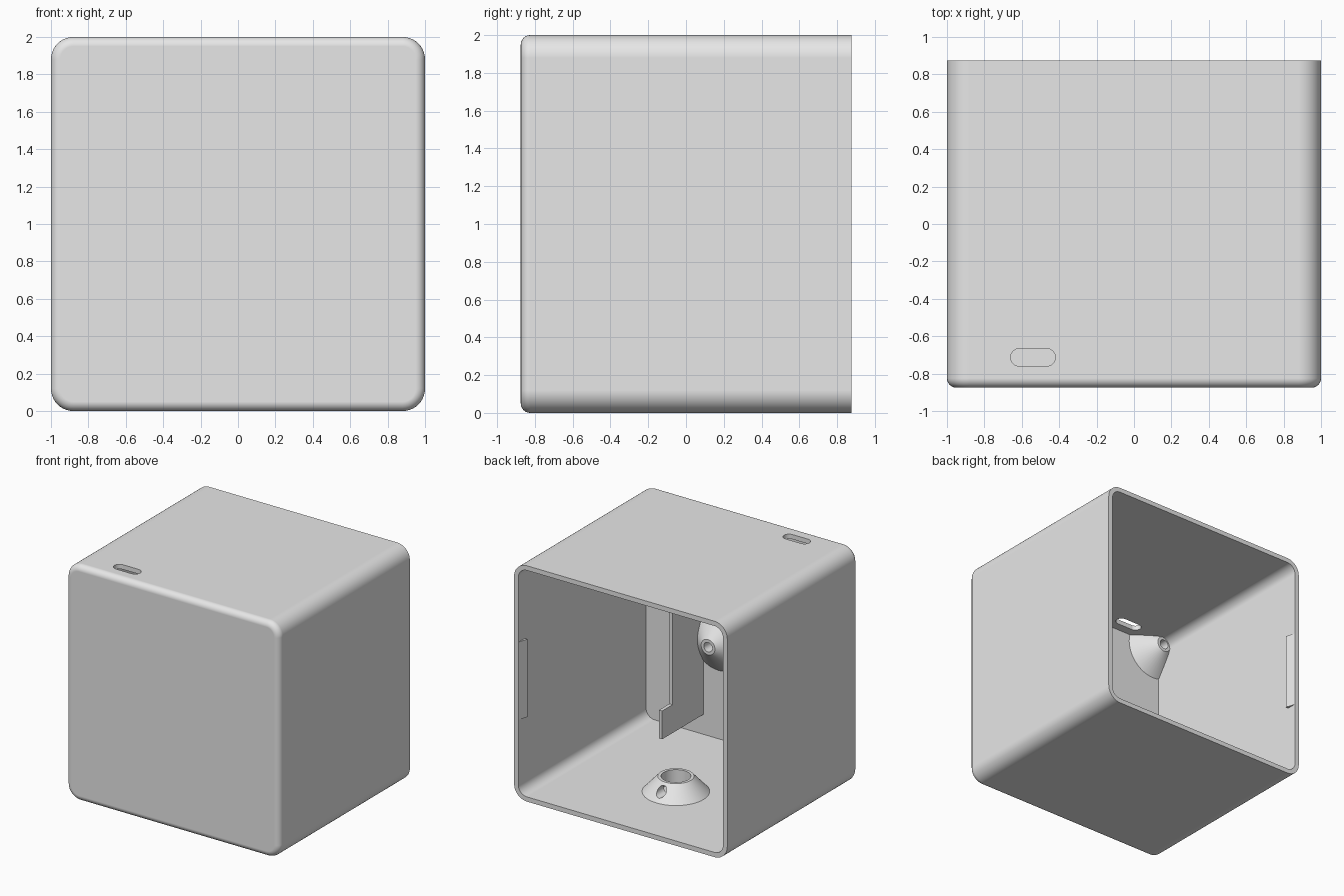
import bpy, bmesh, math
from mathutils import Matrix

cube = bpy.data.objects.get("Cube")
if cube:
    bpy.data.objects.remove(cube, do_unlink=True)

WALL, HALF, DEPTH, RADIUS, FILLET = 0.04, 1.0, 0.875, 0.12, 0.05
FRONT = -DEPTH + WALL          # inner face of the front wall

grey = bpy.data.materials.new("light_grey_plastic")
grey.use_nodes = True
grey.diffuse_color = (0.8, 0.8, 0.8, 1)
grey.node_tree.nodes["Principled BSDF"].inputs["Base Color"].default_value = (0.8, 0.8, 0.8, 1)


def make(name, bm):
    bmesh.ops.recalc_face_normals(bm, faces=bm.faces)
    mesh = bpy.data.meshes.new(name)
    bm.to_mesh(mesh)
    bm.free()
    mesh.materials.append(grey)
    obj = bpy.data.objects.new(name, mesh)
    bpy.context.collection.objects.link(obj)
    return obj


def loft(name, rings):
    """Skin a list of equal-length point rings and cap both ends."""
    bm = bmesh.new()
    loops = [[bm.verts.new(p) for p in ring] for ring in rings]
    for a, b in zip(loops, loops[1:]):
        for i in range(len(a)):
            j = (i + 1) % len(a)
            bm.faces.new((a[i], a[j], b[j], b[i]))
    bm.faces.new(loops[0])
    bm.faces.new(loops[-1])
    return make(name, bm)


def rounded_square(y, inset, steps=10):
    r, c = RADIUS - inset, HALF - RADIUS
    ring = []
    for k, (sx, sz) in enumerate(((1, 1), (-1, 1), (-1, -1), (1, -1))):
        for i in range(steps + 1):
            a = math.pi / 2 * (k + i / steps)
            ring.append((sx * c + r * math.cos(a), y, 1 + sz * c + r * math.sin(a)))
    return ring


def lathe(name, profile, matrix, segments=48):
    """Spin (radius, height) pairs around the local z axis."""
    turn = [math.tau * i / segments for i in range(segments)]
    obj = loft(name, [[(r * math.cos(a), r * math.sin(a), h) for a in turn]
                      for r, h in profile])
    obj.data.transform(matrix)
    return obj


def box(name, x, y, z):
    return loft(name, [[(x[0], y[0], h), (x[1], y[0], h), (x[1], y[1], h), (x[0], y[1], h)]
                       for h in z])


def boolean(obj, cutter, operation):
    mod = obj.modifiers.new("cut", 'BOOLEAN')
    mod.operation, mod.object, mod.solver = operation, cutter, 'EXACT'
    graph = bpy.context.evaluated_depsgraph_get()
    mesh = bpy.data.meshes.new_from_object(obj.evaluated_get(graph))
    obj.modifiers.clear()
    obj.data = mesh
    bpy.data.objects.remove(cutter, do_unlink=True)


parts = []

# Shell: filleted front, open back, hollow inside
rings = []
for i in range(7):
    a = math.pi / 2 * i / 6
    rings.append(rounded_square(-DEPTH + FILLET * (1 - math.sin(a)), FILLET * (1 - math.cos(a))))
rings.reverse()
rings += [rounded_square(DEPTH, 0), rounded_square(DEPTH, WALL), rounded_square(FRONT, WALL)]
# the fillet starts at the front cap and sweeps back to the full width
rings[:7] = [rounded_square(-DEPTH + FILLET * (1 - math.cos(t)), FILLET * (1 - math.sin(t)))
             for t in (math.pi / 2 * i / 6 for i in range(7))]
shell = loft("shell", rings)
parts.append(shell)

# Cable slot through the top
slot = []
for side, x in ((0, -0.467), (1, -0.613)):
    for i in range(13):
        a = -math.pi / 2 + math.pi * (side + i / 12)
        slot.append((x + 0.047 * math.cos(a), -0.713 + 0.047 * math.sin(a)))
boolean(shell, loft("slot_cutter", [[(x, y, z) for x, y in slot] for z in (1.9, 2.1)]), 'DIFFERENCE')

# Board posts on the front wall, trimmed to the inside of the shell
POST = ((0.25, -0.01), (0.25, 0), (0.065, 0.14), (0.04, 0.14), (0.04, 0.02))
for side, x in (("right", -0.9), ("left", 0.28)):
    for level, z in (("lower", 0.87), ("upper", 1.9)):
        place = Matrix.Translation((x, FRONT, z)) @ Matrix.Rotation(-math.pi / 2, 4, 'X')
        post = lathe(f"{level}_{side}_post", POST, place)
        limit = loft("post_limit", [rounded_square(y, WALL - 0.01) for y in (FRONT - 0.02, 0)])
        boolean(post, limit, 'INTERSECT')
        parts.append(post)

# Hollow conical socket on the floor with a cross hole facing the back
socket = lathe("floor_socket",
               ((0.26, -0.01), (0.26, 0), (0.14, 0.13), (0.115, 0.13), (0.115, 0.005)),
               Matrix.Translation((0, 0.135, WALL)))
hole = lathe("socket_hole_cutter", ((0.04, 0), (0.04, 0.4)),
             Matrix.Translation((0, 0.135, WALL + 0.07)) @ Matrix.Rotation(-math.pi / 2, 4, 'X'), 24)
boolean(socket, hole, 'DIFFERENCE')
parts.append(socket)

# Divider rib with retaining tabs
parts.append(box("divider_rib", (0.42, 0.45), (FRONT - 0.01, -0.42), (0.21, 1.79)))
for level, z in (("lower", 0.21), ("upper", 1.55)):
    parts.append(box(f"{level}_rib_tab", (0.42, 0.45), (-0.42, -0.28), (z, z + 0.24)))

# Snap ridges inside both side walls at the opening
for side, s in (("left", 1), ("right", -1)):
    inner = s * (HALF - WALL)
    section = ((inner + s * 0.01, 0.79), (inner - s * 0.025, 0.79),
               (inner, 0.87), (inner + s * 0.01, 0.87))
    parts.append(loft(f"{side}_snap_ridge", [[(x, y, z) for x, y in section] for z in (0.67, 1.33)]))

# Smooth shading with crisp edges
for obj in parts:
    bpy.ops.object.select_all(action='DESELECT')
    obj.select_set(True)
    bpy.context.view_layer.objects.active = obj
    bpy.ops.object.shade_smooth_by_angle(angle=math.radians(30))
    normals = obj.modifiers.new("flat_panels", 'WEIGHTED_NORMAL')
    normals.keep_sharp = True
